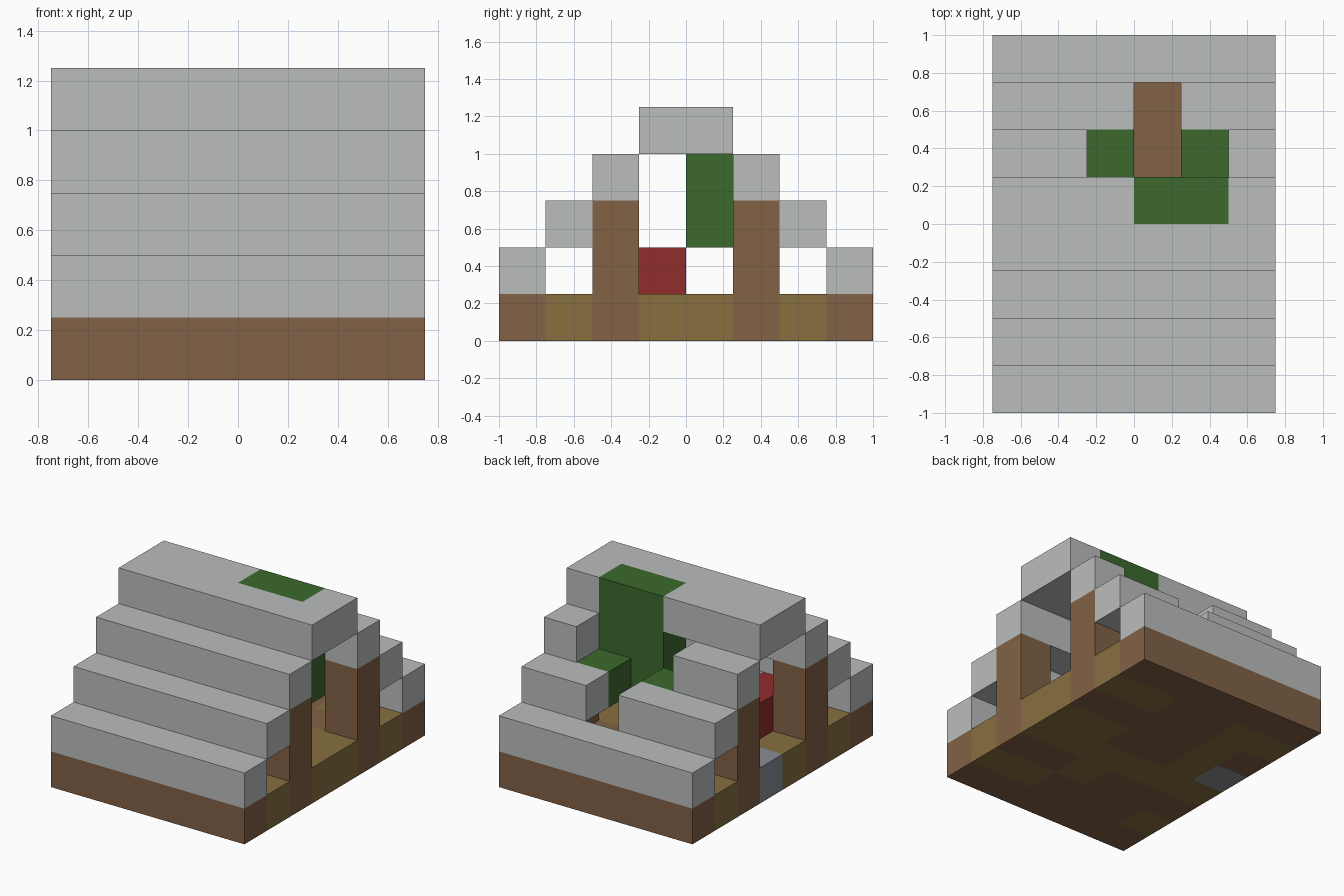
import bpy
import bmesh

CELL = 0.25

if "Cube" in bpy.data.objects:
    bpy.data.objects.remove(bpy.data.objects["Cube"], do_unlink=True)


def linear(v):
    v /= 255
    return v / 12.92 if v <= 0.04045 else ((v + 0.055) / 1.055) ** 2.4


def material(name, rgb):
    col = tuple(linear(c) for c in rgb) + (1.0,)
    mat = bpy.data.materials.new(name)
    mat.use_nodes = True
    mat.diffuse_color = col
    mat.node_tree.nodes["Principled BSDF"].inputs["Base Color"].default_value = col
    return mat


GREY = material("pale grey", (187, 190, 189))
BROWN = material("wood brown", (130, 97, 70))
OLIVE = material("olive earth", (135, 112, 64))
GREEN = material("leaf green", (60, 105, 45))
RED = material("dark red", (145, 45, 45))
STONE = material("blue grey stone", (138, 143, 150))


def to_object(name, bm, mats):
    mesh = bpy.data.meshes.new(name)
    bmesh.ops.recalc_face_normals(bm, faces=bm.faces)
    bm.to_mesh(mesh)
    bm.free()
    for m in mats:
        mesh.materials.append(m)
    obj = bpy.data.objects.new(name, mesh)
    bpy.context.collection.objects.link(obj)
    return obj


def block(name, mat, xs, ys, zs):
    """Box given by start and end cells on each axis."""
    bm = bmesh.new()
    bmesh.ops.create_cube(bm, size=1)
    for v in bm.verts:
        x, y, z = (r[0] if c < 0 else r[1] for c, r in zip(v.co, (xs, ys, zs)))
        v.co = ((x - 3) * CELL, (y - 4) * CELL, z * CELL)
    return to_object(name, bm, [mat])


# Floor slab: rows run from back to front, columns from right to left
FLOOR = ["BBBBBB",
         "OOBBOO",
         "BOBBBB",
         "SOBBOO",
         "OOOOOO",
         "BBBOBB",
         "OBBBOO",
         "BBBBBB"]
bm = bmesh.new()
bmesh.ops.create_grid(bm, x_segments=6, y_segments=8, size=1)
for v in bm.verts:
    v.co.x *= 0.75
ext = bmesh.ops.extrude_face_region(bm, geom=bm.faces[:], use_keep_orig=True)
for g in ext["geom"]:
    if isinstance(g, bmesh.types.BMVert):
        g.co.z = CELL
bmesh.ops.recalc_face_normals(bm, faces=bm.faces)
for f in bm.faces:
    p = f.calc_center_median() - f.normal * 0.05
    col = int((p.x + 0.75) / CELL)
    row = int((1 - p.y) / CELL)
    f.material_index = "BOS".index(FLOOR[row][col])
to_object("floor", bm, [BROWN, OLIVE, STONE])

# Stepped roof, front half
for step in range(3):
    block(f"front_roof_step_{step + 1}", GREY, (0, 6), (step, step + 1), (step + 1, step + 2))

# Stepped roof, back half with its broken opening
block("back_roof_step_1", GREY, (0, 6), (7, 8), (1, 2))
for side, xs in (("right", (0, 3)), ("left", (4, 6))):
    block(f"back_roof_step_2_{side}", GREY, xs, (6, 7), (2, 3))
for side, xs in (("right", (0, 2)), ("left", (5, 6))):
    block(f"back_roof_step_3_{side}", GREY, xs, (5, 6), (3, 4))

# Roof ridge around the leaves
block("ridge_front", GREY, (0, 6), (3, 4), (4, 5))
block("ridge_back_right", GREY, (0, 3), (4, 5), (4, 5))
block("ridge_back_left", GREY, (5, 6), (4, 5), (4, 5))

# Corner posts
for side, x in (("right", 0), ("left", 5)):
    for end, y in (("front", 2), ("back", 5)):
        block(f"{end}_{side}_post", BROWN, (x, x + 1), (y, y + 1), (1, 3))

# Foliage growing through the roof
block("tall_leaves", GREEN, (3, 5), (4, 5), (2, 5))
block("leaves_left", GREEN, (4, 5), (5, 6), (2, 3))
block("leaves_right", GREEN, (2, 3), (5, 6), (2, 3))

# Red bed inside
block("bed", RED, (1, 2), (2, 4), (1, 2))
